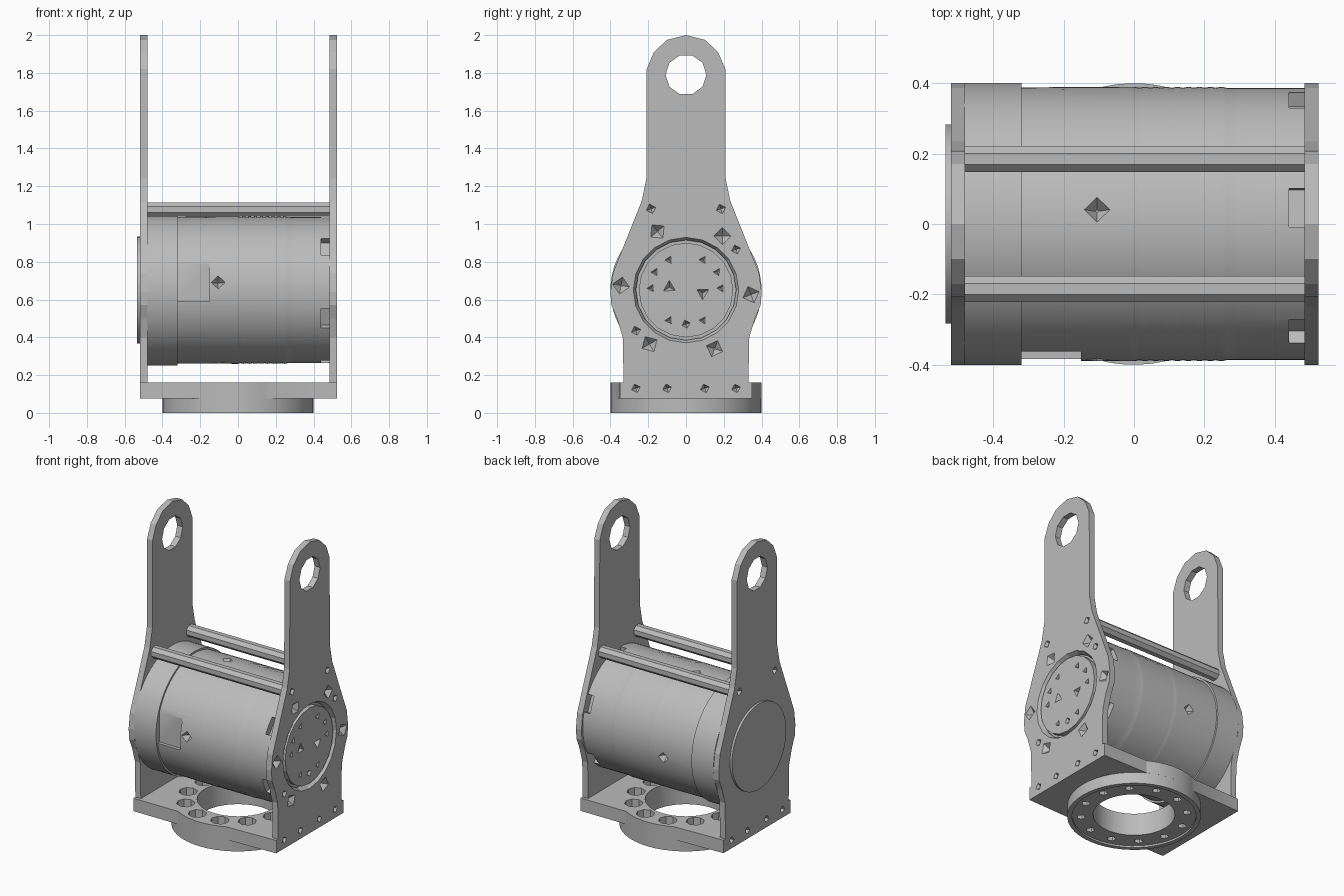
import bpy, bmesh
from math import pi, sin, cos, radians
from mathutils import Matrix, Vector

if "Cube" in bpy.data.objects:
    bpy.data.objects.remove(bpy.data.objects["Cube"])

grey = bpy.data.materials.new("metal_grey")
grey.use_nodes = True
grey.diffuse_color = (0.5, 0.5, 0.5, 1)
grey.node_tree.nodes["Principled BSDF"].inputs["Base Color"].default_value = (0.5, 0.5, 0.5, 1)

AXIS_Z = 0.65                                   # height of the drum axis
TO_X = Matrix(((0, 0, 1), (1, 0, 0), (0, 1, 0))).to_4x4()   # outline (y, z), extruded along x
TO_Z = Matrix.Identity(4)                       # outline (x, y), extruded along z


def circle(u, v, r, n, turn=0.0):
    return [(u + r * cos(turn + 2 * pi * i / n), v + r * sin(turn + 2 * pi * i / n)) for i in range(n)]


def loft(bm, rings, frame):
    """Join outlines given as (points, offset) into a closed solid."""
    loops = [[bm.verts.new(frame @ Vector((u, v, w))) for u, v in pts] for pts, w in rings]
    n = len(loops[0])
    for a, b in zip(loops, loops[1:]):
        for i in range(n):
            bm.faces.new((a[i], a[(i + 1) % n], b[(i + 1) % n], b[i]))
    bm.faces.new(loops[0][::-1])
    bm.faces.new(loops[-1])


def prism(bm, pts, a, b, frame):
    loft(bm, [(pts, a), (pts, b)], frame)


def finish(name, bm, smooth=False):
    bmesh.ops.recalc_face_normals(bm, faces=bm.faces)
    mesh = bpy.data.meshes.new(name)
    bm.to_mesh(mesh)
    bm.free()
    mesh.materials.append(grey)
    ob = bpy.data.objects.new(name, mesh)
    bpy.context.collection.objects.link(ob)
    if smooth:
        activate(ob)
        bpy.ops.object.shade_smooth_by_angle(angle=radians(30))
    return ob


def activate(ob):
    bpy.ops.object.select_all(action='DESELECT')
    ob.select_set(True)
    bpy.context.view_layer.objects.active = ob


def cut(ob, bm):
    cutter = finish("cutter", bm)
    cutter.hide_render = True
    mod = ob.modifiers.new("cut", 'BOOLEAN')
    mod.operation, mod.solver, mod.object = 'DIFFERENCE', 'EXACT', cutter
    activate(ob)
    bpy.ops.object.modifier_apply(modifier=mod.name)
    bpy.data.objects.remove(cutter)


def pit(bm, u, v, r, face, depth, sides=4, turn=0.3):
    """Tapered screw recess sunk into a face square to x."""
    loft(bm, [(circle(u, v, r * 1.2, sides, turn), face + depth * 0.2),
              (circle(u, v, r * 0.1, sides, turn), face - depth)], TO_X)


# Side plates with an eye at the top
half = [(0.33, 0.15), (0.335, 0.40), (0.365, 0.50), (0.395, 0.57), (0.40, 0.64), (0.387, 0.74),
        (0.235, 1.12), (0.21, 1.24), (0.208, 1.82), (0.17, 1.91), (0.10, 1.975), (0, 2.0)]
outline = half + [(-y, z) for y, z in half[-2::-1]]
bolts = [(0.345 * cos(radians(a)), AXIS_Z + 0.345 * sin(radians(a))) for a in range(56, 416, 60)]
for name, x0, x1, side in (("right_plate", -0.52, -0.48, -1), ("left_plate", 0.485, 0.525, 1)):
    bm = bmesh.new()
    prism(bm, outline, x0, x1, TO_X)
    plate = finish(name, bm)
    holes = bmesh.new()
    prism(holes, circle(0, 1.79, 0.108, 10), x0 - 0.1, x1 + 0.1, TO_X)
    face = x1 if side > 0 else x0
    for y in (-0.185, 0.185):                   # rod screws
        pit(holes, y, 1.08, 0.026, face, 0.03 * side)
    if side > 0:                                # motor opening and its bolts
        loft(holes, [(circle(0, AXIS_Z, 0.265, 20), x0 - 0.02), (circle(0, AXIS_Z, 0.265, 20), x0 + 0.015),
                     (circle(0, AXIS_Z, 0.285, 20), x1 + 0.01)], TO_X)
        for i, (y, z) in enumerate(bolts):
            pit(holes, y, z, 0.045, face, 0.035, 4, i * 0.7)
        for s in (-1, 1):
            pit(holes, s * 0.265, AXIS_Z + s * 0.215, 0.025, face, 0.03)
    cut(plate, holes)

# Round boss on the closed plate
bm = bmesh.new()
prism(bm, circle(0, AXIS_Z, 0.283, 48), -0.535, -0.51, TO_X)
finish("pivot_boss", bm, True)

# Motor face inside the open plate
bm = bmesh.new()
prism(bm, circle(0, AXIS_Z, 0.25, 20), 0.47, 0.52, TO_X)
motor = finish("motor_face", bm)
holes = bmesh.new()
for s in (-1, 1):
    for y, z in ((0.09, 0.81), (0.165, 0.745), (0.185, 0.66), (0.09, 0.49)):
        pit(holes, s * y, z, 0.022, 0.52, 0.03, 3, s)
    pit(holes, s * 0.088, AXIS_Z - s * 0.015, 0.036, 0.52, 0.035, 3, s * 0.5)
pit(holes, 0, 0.47, 0.022, 0.52, 0.03)
cut(motor, holes)

# Drum body with fine ribs
profile = [(-0.34, 0.388), (-0.01, 0.39)]
for i in range(9):
    x = i * 0.031
    profile += [(x, 0.39), (x + 0.015, 0.387)]
profile += [(0.3, 0.386), (0.485, 0.386)]
bm = bmesh.new()
loft(bm, [(circle(0, AXIS_Z, r, 72), x) for x, r in profile], TO_X)
drum = finish("drum_body", bm)

# Notches at the drum's end, a flat pocket in front, and set screw recesses
holes = bmesh.new()
for a in range(23, 383, 60):
    c, s = cos(radians(a)), sin(radians(a))
    prism(holes, [(r * c - t * s, AXIS_Z + r * s + t * c)
                  for r, t in ((0.34, -0.055), (0.45, -0.055), (0.45, 0.055), (0.34, 0.055))],
          0.44, 0.5, TO_X)
prism(holes, [(-0.45, 0.59), (-0.362, 0.59), (-0.362, 0.79), (-0.45, 0.79)], -0.33, -0.15, TO_X)
for a in range(84, 444, 90):
    d = Vector((0, cos(radians(a)), sin(radians(a))))
    bmesh.ops.create_cone(holes, cap_ends=True, segments=4, radius1=0.004, radius2=0.048, depth=0.06,
                          matrix=Matrix.Translation(Vector((-0.105, 0, AXIS_Z)) + d * 0.375)
                          @ d.to_track_quat('Z', 'Y').to_matrix().to_4x4())
cut(drum, holes)
activate(drum)
bpy.ops.object.shade_smooth_by_angle(angle=radians(25))

# Wider collar around the drum's closed end
bm = bmesh.new()
prism(bm, circle(0, AXIS_Z, 0.40, 72), -0.482, -0.32, TO_X)
finish("drum_collar", bm, True)

# Cross rods between the plates
for name, y in (("front_rod", -0.185), ("back_rod", 0.185)):
    bm = bmesh.new()
    prism(bm, circle(y, 1.077, 0.04, 8, pi / 8), -0.482, 0.487, TO_X)
    finish(name, bm)

# Base: plate with bulged long edges, over a round flange
arc = [(0.4 * cos(radians(a)), 0.4 * sin(radians(a))) for a in range(61, 120, 6)]
front_back = [(0.525, 0.35)] + arc + [(-0.52, 0.35)]
bm = bmesh.new()
prism(bm, front_back + [(-x if abs(x) < 0.5 else (-0.52 if x > 0 else 0.525), -y) for x, y in front_back],
      0.075, 0.16, TO_Z)
base = finish("base_plate", bm)
bm = bmesh.new()
prism(bm, circle(0, 0, 0.4, 48), 0, 0.075, TO_Z)
flange = finish("base_flange", bm)

ring = [(0.318 * cos(radians(a)), 0.318 * sin(radians(a))) for a in range(15, 375, 30)]
for part in (base, flange):                     # bore and counterbored bolt holes
    holes = bmesh.new()
    prism(holes, circle(0, 0, 0.245, 40), -0.1, 0.3, TO_Z)
    for x, y in ring:
        prism(holes, circle(x, y, 0.056, 8), 0.045, 0.3, TO_Z)
    cut(part, holes)
holes = bmesh.new()
for x, y in ring:
    prism(holes, circle(x, y, 0.026, 5), -0.1, 0.06, TO_Z)
cut(flange, holes)
holes = bmesh.new()                             # shallow recess inside the flange rim
prism(holes, circle(0, 0, 0.372, 48), -0.05, 0.012, TO_Z)
cut(flange, holes)

# Screws along both ends of the base
holes = bmesh.new()
for y in (-0.265, -0.1, 0.1, 0.265):
    pit(holes, y, 0.13, 0.024, 0.525, 0.03)
    pit(holes, y, 0.13, 0.024, -0.52, -0.03)
cut(base, holes)
for ob in (base, flange):
    activate(ob)
    bpy.ops.object.shade_smooth_by_angle(angle=radians(20))
